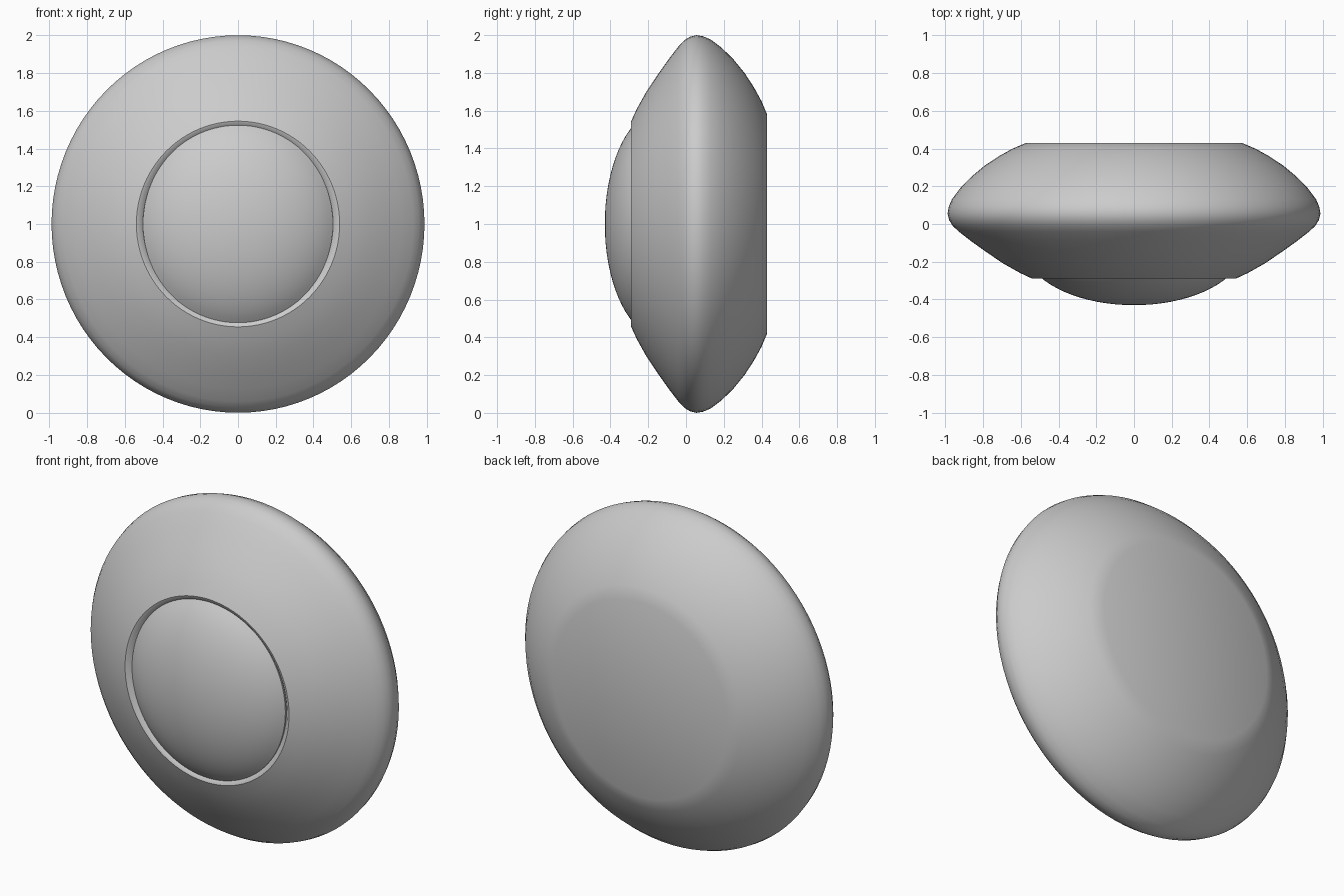
import bpy, bmesh, math

if "Cube" in bpy.data.objects:
    bpy.data.objects.remove(bpy.data.objects["Cube"])


def lathe(name, profile, sx, segments=96, centre_z=1.0):
    """Spin (y, radius) points around the front-back axis, squeezed in x."""
    bm = bmesh.new()
    rings = []
    for y, r in profile:
        if r == 0:
            rings.append([bm.verts.new((0, y, centre_z))])
            continue
        ring = []
        for i in range(segments):
            a = 2 * math.pi * i / segments
            ring.append(bm.verts.new((sx * r * math.cos(a), y, centre_z + r * math.sin(a))))
        rings.append(ring)
    for p, q in zip(rings, rings[1:]):
        for i in range(segments):
            j = (i + 1) % segments
            if len(p) == 1:
                bm.faces.new((p[0], q[i], q[j]))
            elif len(q) == 1:
                bm.faces.new((p[i], q[0], p[j]))
            else:
                bm.faces.new((p[i], q[i], q[j], p[j]))
    bmesh.ops.recalc_face_normals(bm, faces=bm.faces)
    mesh = bpy.data.meshes.new(name)
    bm.to_mesh(mesh)
    bm.free()
    obj = bpy.data.objects.new(name, mesh)
    bpy.context.collection.objects.link(obj)
    bpy.ops.object.select_all(action='DESELECT')
    obj.select_set(True)
    bpy.context.view_layer.objects.active = obj
    bpy.ops.object.shade_smooth_by_angle(angle=math.radians(30))
    return obj


# Lens-shaped body: shallow groove at the front, flat cut at the back
lathe("disc_body", [
    (-0.26, 0), (-0.265, 0.51), (-0.285, 0.53), (-0.29, 0.545), (-0.26, 0.61),
    (-0.21, 0.70), (-0.15, 0.79), (-0.09, 0.875), (-0.04, 0.94), (-0.01, 0.972),
    (0.02, 0.991), (0.055, 1.0), (0.09, 0.994), (0.13, 0.977), (0.19, 0.932),
    (0.25, 0.873), (0.31, 0.80), (0.36, 0.723), (0.40, 0.65), (0.43, 0.578), (0.43, 0),
], 0.988)

# Raised dome set into the front
dome = []
for k in range(13):
    t = math.radians(60) * k / 12
    drop = (1 - math.cos(t)) / 0.5
    dome.append((-0.43 + 0.155 * drop, 0.527 * math.sin(t) / math.sin(math.radians(60))))
lathe("front_dome", dome + [(-0.262, 0.527)], 0.955)
